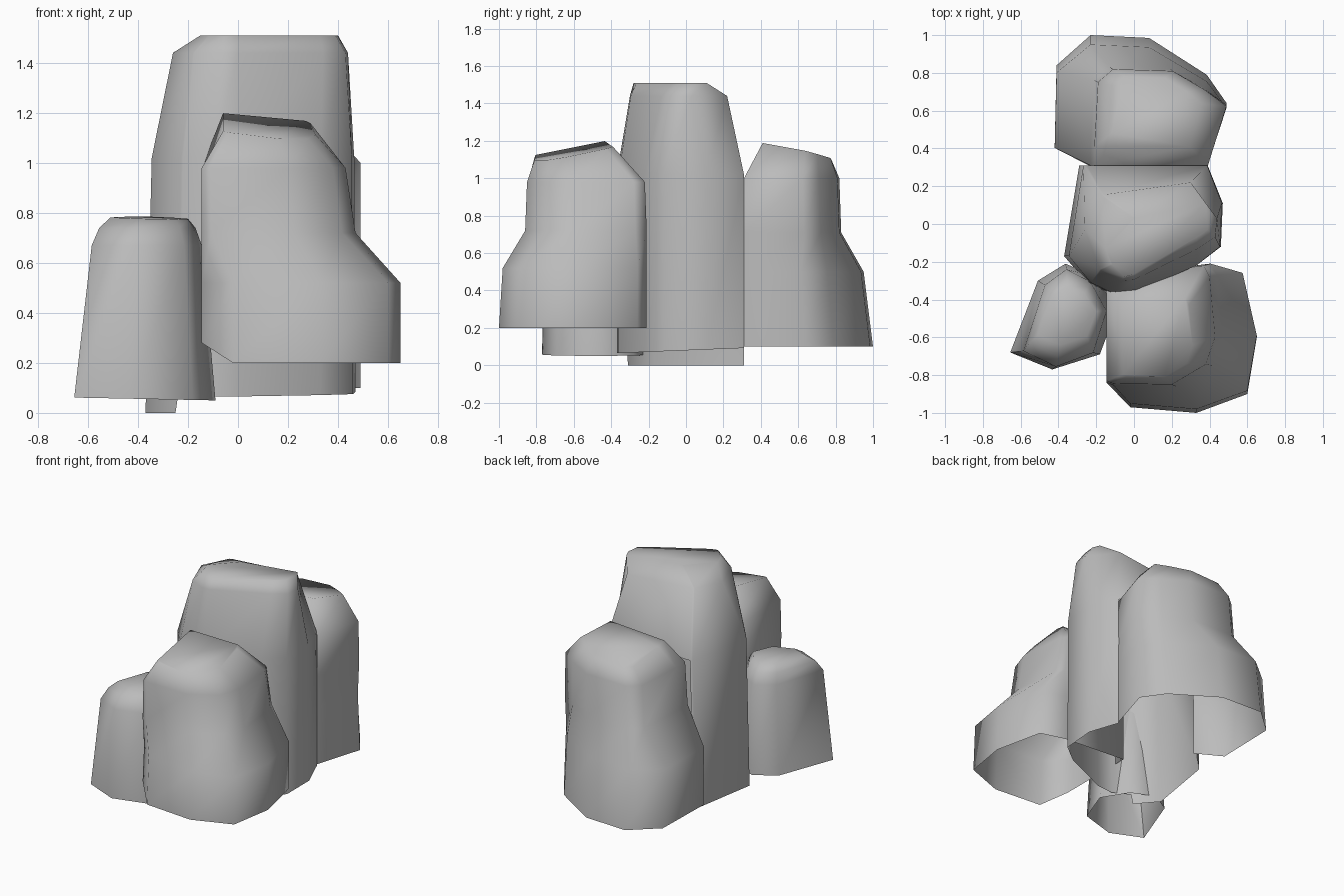
import bpy
import bmesh
import math

cube = bpy.data.objects.get("Cube")
if cube:
    bpy.data.objects.remove(cube, do_unlink=True)

stone = bpy.data.materials.new("grey_stone")
stone.use_nodes = True
stone.diffuse_color = (0.5, 0.5, 0.5, 1)
stone.node_tree.nodes["Principled BSDF"].inputs["Base Color"].default_value = stone.diffuse_color


def fit(outline, x0, x1, y0, y1):
    """Refit an outline to a box."""
    xs, ys = zip(*outline)
    scale_x = (x1 - x0) / (max(xs) - min(xs))
    scale_y = (y1 - y0) / (max(ys) - min(ys))
    return [(x0 + (x - min(xs)) * scale_x, y0 + (y - min(ys)) * scale_y) for x, y in outline]


def rock(name, levels, tilt=(0, 0), base=None, open_side=None, open_levels=0):
    """Loft an open-bottomed rock through (height, outline) levels.
    Tilt slopes the top, base sets the lower rim, and open_side is a side joined to a neighbour."""
    bm = bmesh.new()
    rings = []
    for level, (z, outline) in enumerate(levels):
        mid_x = sum(p[0] for p in outline) / len(outline)
        mid_y = sum(p[1] for p in outline) / len(outline)
        ring = []
        for x, y in outline:
            height = base(x, y) if base and level == 0 else z
            if level == len(levels) - 1:
                height += tilt[0] * (x - mid_x) + tilt[1] * (y - mid_y)
            ring.append(bm.verts.new((x, y, height)))
        rings.append(ring)
    for level, (lower, upper) in enumerate(zip(rings, rings[1:])):
        for i in range(len(lower)):
            if i == open_side and level < open_levels:
                continue
            j = (i + 1) % len(lower)
            bm.faces.new((lower[i], lower[j], upper[j], upper[i]))
    bm.faces.new(rings[-1])
    mesh = bpy.data.meshes.new(name)
    bm.to_mesh(mesh)
    bm.free()
    mesh.materials.append(stone)
    obj = bpy.data.objects.new(name, mesh)
    bpy.context.collection.objects.link(obj)
    # Smooth sides, with only the hardest creases kept
    bpy.ops.object.select_all(action="DESELECT")
    obj.select_set(True)
    bpy.context.view_layer.objects.active = obj
    bpy.ops.object.shade_smooth_by_angle(angle=math.radians(85))


# Tall middle rock with a slanting ridge, its left wall reaching the ground
foot = [(-.29, .31), (-.37, -.17), (-.25, -.31), (-.24, -.315), (-.12, -.37), (0, -.36),
        (.33, -.22), (.46, -.12), (.47, .11), (.39, .31), (-.27, .31)]
shoulder = [(-.17, .15), (-.26, -.03), (-.18, -.24), (-.175, -.245), (-.07, -.3), (0, -.295),
            (.34, -.13), (.43, -.07), (.44, .03), (.3, .22), (-.16, .155)]
ridge = [(0, .03), (-.15, -.13), (-.12, -.21), (-.115, -.215), (-.05, -.28), (0, -.265),
         (.33, -.07), (.39, -.03), (.4, .06), (.38, .11), (.01, .035)]
rock("tall_middle_rock",
     [(.07, foot),
      (1.02, fit(foot, -.345, .465, -.37, .31)),
      (1.44, shoulder),
      (1.51, ridge)],
     base=lambda x, y: 0 if x < -.28 or (x < -.245 and y < 0) else .08 + .04 * y,
     open_side=9, open_levels=1)

# Front rock with a wide foot
foot = [(-.145, -.28), (-.145, -.84), (-.02, -.97), (.33, -1), (.6, -.9),
        (.65, -.6), (.575, -.26), (.4, -.21)]
body = [(-.145, -.28), (-.145, -.84), (-.11, -.855), (.2, -.86), (.38, -.75),
        (.43, -.6), (.4, -.27), (.37, -.21)]
rock("front_rock",
     [(.2, foot),
      (.52, fit(foot, -.145, .65, -.98, -.21)),
      (.72, fit(body, -.145, .47, -.86, -.21)),
      (.98, fit(body, -.145, .43, -.85, -.22)),
      (1.135, fit(body, -.06, .31, -.81, -.39))],
     tilt=(-.12, .2),
     base=lambda x, y: .28 if x < -.1 else .2)

# Back rock, footed on the opposite side and open towards the middle rock
foot = [(-.24, .31), (.39, .31), (.49, .64), (.385, .79), (.08, .985),
        (-.23, 1), (-.41, .84), (-.42, .41)]
body = [(-.22, .31), (.39, .31), (.49, .63), (.37, .72), (.2, .82),
        (-.12, .83), (-.2, .76), (-.22, .41)]
rock("back_rock",
     [(.1, foot),
      (.5, fit(foot, -.42, .49, .31, .95)),
      (.71, fit(body, -.23, .49, .31, .83)),
      (1, fit(body, -.21, .49, .31, .82)),
      (1.135, fit(body, -.12, .36, .41, .78))],
     tilt=(.06, -.2), open_side=0, open_levels=3)

# Small side rock
foot = [(-.65, -.68), (-.43, -.77), (-.18, -.69), (-.09, -.45), (-.2, -.28),
        (-.36, -.21), (-.505, -.3)]
rock("small_side_rock",
     [(.055, fit(foot, -.655, -.09, -.77, -.21)),
      (.67, fit(foot, -.585, -.145, -.755, -.24)),
      (.74, fit(foot, -.555, -.17, -.7, -.28)),
      (.78, fit(foot, -.51, -.2, -.64, -.33))],
     tilt=(-.03, .03),
     base=lambda x, y: .05 - .02 * (x + .09))
